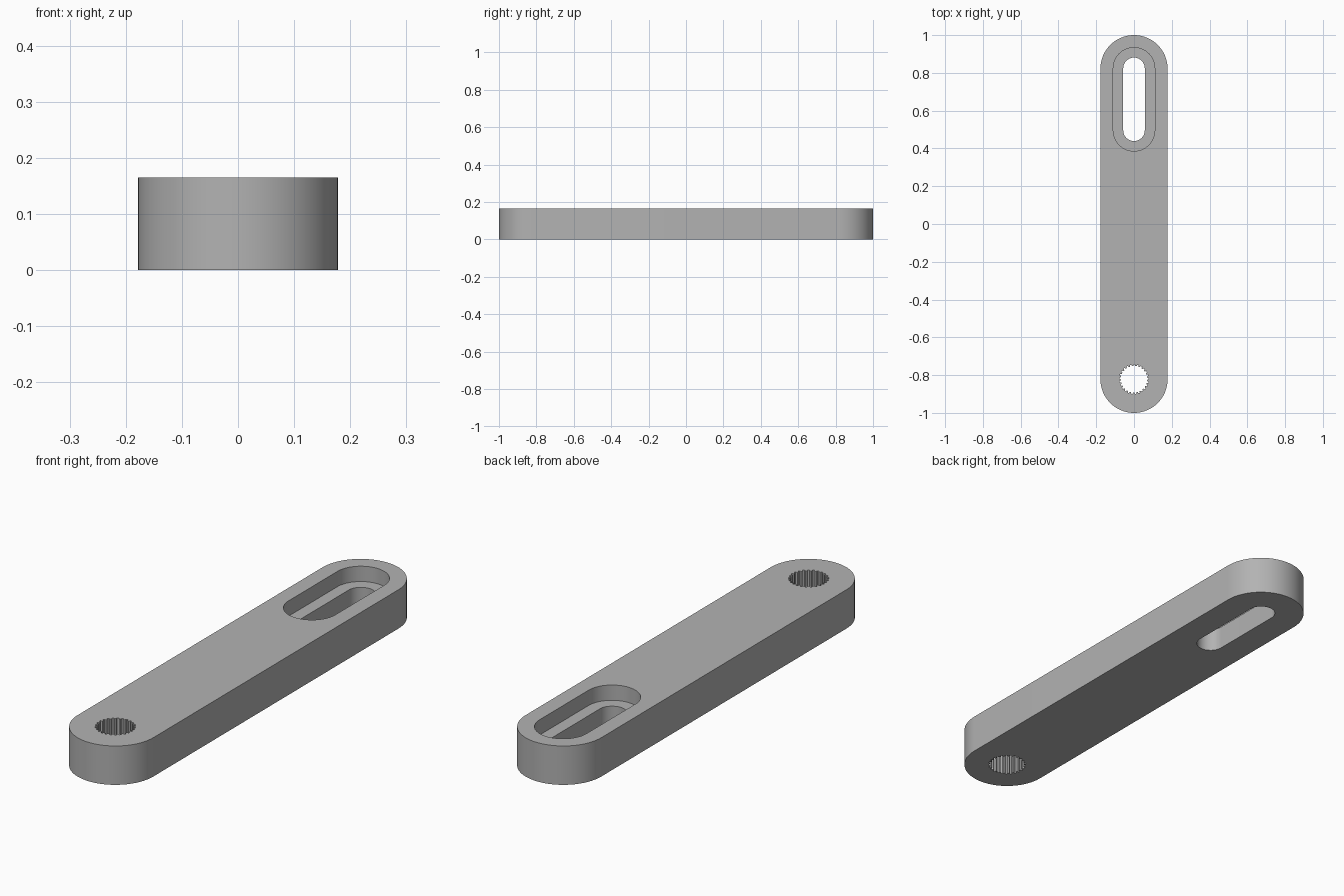
import bpy
import bmesh
from math import sin, cos, pi, radians

cube = bpy.data.objects.get("Cube")
if cube:
    bpy.data.objects.remove(cube, do_unlink=True)

HEIGHT = 0.165
RADIUS = 0.178
END = 1 - RADIUS          # distance from the centre to each rounded end's axis
SLOT_NEAR, SLOT_FAR = 0.496, 0.824
TEETH = 25

grey = bpy.data.materials.new("plain grey")
grey.use_nodes = True
colour = (0.45, 0.45, 0.45, 1)
grey.diffuse_color = colour
grey.node_tree.nodes["Principled BSDF"].inputs["Base Color"].default_value = colour


def stadium(radius, y0, y1, steps=32):
    """Outline with straight sides and a half circle at each end."""
    points = []
    for centre, start in ((y1, 0), (y0, pi)):
        for i in range(steps + 1):
            a = start + pi * i / steps
            points.append((radius * cos(a), centre + radius * sin(a)))
    return points


def spline_ring(root, tip, y):
    """Toothed outline with flat-topped teeth."""
    points = []
    for i in range(TEETH):
        for part, r in ((0.0, root), (0.35, root), (0.5, tip), (0.85, tip)):
            a = 2 * pi * (i + part) / TEETH
            points.append((r * cos(a), y + r * sin(a)))
    return points


def prism(name, outline, z0, z1):
    bm = bmesh.new()
    base = bm.faces.new([bm.verts.new((x, y, z0)) for x, y in outline])
    top = bmesh.ops.extrude_face_region(bm, geom=[base])["geom"]
    bmesh.ops.translate(bm, vec=(0, 0, z1 - z0),
                        verts=[v for v in top if isinstance(v, bmesh.types.BMVert)])
    bmesh.ops.recalc_face_normals(bm, faces=bm.faces)
    mesh = bpy.data.meshes.new(name)
    bm.to_mesh(mesh)
    bm.free()
    mesh.materials.append(grey)
    obj = bpy.data.objects.new(name, mesh)
    bpy.context.collection.objects.link(obj)
    return obj


# Arm with rounded ends
arm = prism("lever_arm", stadium(RADIUS, -END, END), 0, HEIGHT)

# Recess, through slot and toothed shaft hole
cutters = [
    prism("recess_cutter", stadium(0.11, SLOT_NEAR, SLOT_FAR), 0.1, HEIGHT + 0.1),
    prism("slot_cutter", stadium(0.057, SLOT_NEAR, SLOT_FAR), -0.1, HEIGHT + 0.05),
    prism("shaft_hole_cutter", spline_ring(0.078, 0.07, -END), -0.1, HEIGHT + 0.1),
]
bpy.ops.object.select_all(action="DESELECT")
bpy.context.view_layer.objects.active = arm
arm.select_set(True)
for cutter in cutters:
    cut = arm.modifiers.new(cutter.name, "BOOLEAN")
    cut.operation = "DIFFERENCE"
    cut.solver = "EXACT"
    cut.object = cutter
    bpy.ops.object.modifier_apply(modifier=cut.name)
    bpy.data.objects.remove(cutter, do_unlink=True)

bpy.ops.object.shade_smooth_by_angle(angle=radians(30))
